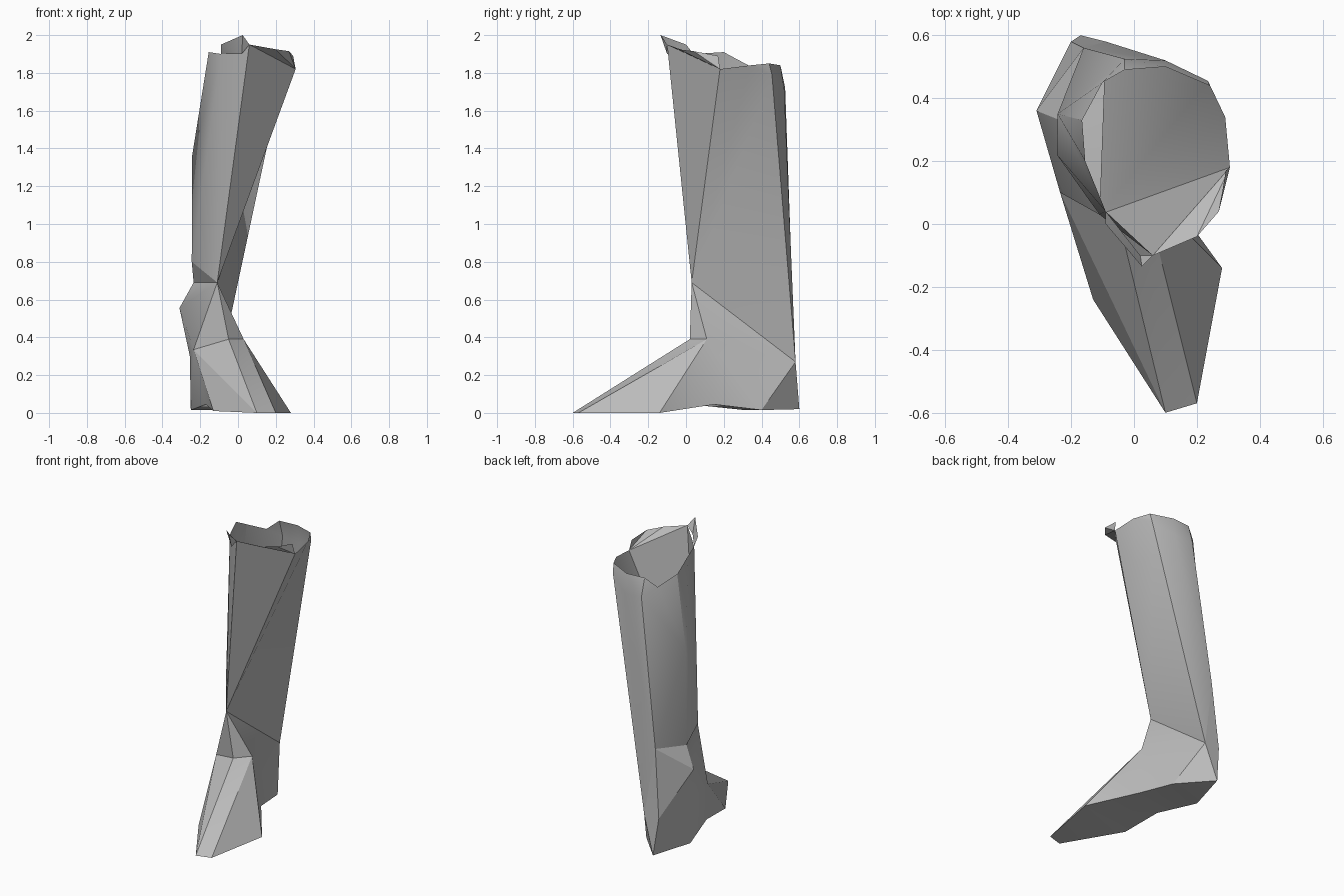
import bpy
import bmesh
import math

cube = bpy.data.objects.get("Cube")
if cube:
    bpy.data.objects.remove(cube, do_unlink=True)

grey = bpy.data.materials.new("plain grey")
grey.use_nodes = True
colour = (0.5, 0.5, 0.5, 1)
grey.diffuse_color = colour
grey.node_tree.nodes["Principled BSDF"].inputs["Base Color"].default_value = colour


def fan(centre, chain):
    """Triangles from one point to each step of a chain of points."""
    names = chain.split()
    return [(centre, a, b) for a, b in zip(names, names[1:])]


def loft(chain_a, chain_b):
    """Quads between two chains of equal length."""
    a, b = chain_a.split(), chain_b.split()
    return [(a[i], a[i + 1], b[i + 1], b[i]) for i in range(len(a) - 1)]


def build(name, points, faces):
    bm = bmesh.new()
    used = {}
    for face in faces:
        corners = []
        for key in face:
            if key not in used:
                used[key] = bm.verts.new(points[key])
            if used[key] not in corners:
                corners.append(used[key])
        bm.faces.new(corners)
    bmesh.ops.triangulate(bm, faces=[f for f in bm.faces if len(f.verts) > 3])
    bmesh.ops.recalc_face_normals(bm, faces=bm.faces)
    mesh = bpy.data.meshes.new(name)
    bm.to_mesh(mesh)
    bm.free()
    mesh.materials.append(grey)
    obj = bpy.data.objects.new(name, mesh)
    bpy.context.collection.objects.link(obj)
    bpy.ops.object.select_all(action="DESELECT")
    obj.select_set(True)
    bpy.context.view_layer.objects.active = obj
    bpy.ops.object.shade_smooth_by_angle(angle=math.radians(30))
    return obj


# Ankle points shared by the foot and the shaft
ankle = {
    "shin": (-.11, .03, .69),
    "hem_front": (-.245, .22, .8),
    "hem_side": (-.235, .33, .69),
    "hem_back": (-.16, .56, .73),
    "heel_top": (-.09, .58, .27),
}

# Sole outline and instep
foot = ankle | {
    "toe_outer": (.1, -.6, 0),
    "toe_inner": (.2, -.57, 0),
    "ball_inner": (.28, -.14, 0),
    "ball_outer": (-.13, -.24, .01),
    "arch_inner": (.07, .15, .045),
    "arch_outer": (-.17, .02, .045),
    "heel_inner": (.02, .4, .015),
    "heel_outer": (-.25, .31, .015),
    "heel_tip": (-.17, .6, .02),
    "heel_side": (-.2, .58, .27),
    "instep_inner": (.03, .11, .39),
    "instep_front": (-.05, .02, .39),
    "instep_outer": (-.235, .1, .335),
    "side_dent": (-.255, .24, .3),
    "ankle_bone": (-.31, .36, .555),
}
foot_faces = (
    loft("toe_outer ball_outer arch_outer heel_outer heel_tip",
         "toe_inner ball_inner arch_inner heel_inner heel_tip")
    + fan("instep_inner", "shin heel_top heel_inner arch_inner ball_inner "
                          "toe_inner toe_outer instep_front shin")
    + fan("instep_outer", "shin instep_front toe_outer ball_outer arch_outer "
                          "heel_outer side_dent ankle_bone shin")
    + fan("heel_side", "ankle_bone side_dent heel_outer heel_tip heel_top "
                       "hem_back ankle_bone")
    + fan("ankle_bone", "hem_back hem_side shin")
    + [("heel_top", "heel_tip", "heel_inner"), ("hem_side", "hem_front", "shin")]
)
build("foot", foot, foot_faces)

# Open shaft with an uneven rim
shaft = ankle | {
    "calf": (-.243, .35, 1.36),
    "rim_shin": (-.09, .04, 1.9),
    "rim_front": (.06, -.1, 1.95),
    "rim_inner": (.305, .18, 1.82),
    "rim_knee": (.29, .34, 1.84),
    "rim_corner": (.24, .44, 1.85),
    "rim_back": (.1, .5, 1.84),
    "rim_rear": (-.03, .49, 1.84),
    "rim_dip": (-.1, .45, 1.78),
    "rim_outer": (-.165, .33, 1.84),
    "rim_peak": (-.155, .2, 1.91),
    "band_corner": (.235, .455, 1.79),
    "band_back": (.1, .52, 1.71),
    "band_rear": (-.03, .525, 1.72),
}
shaft_faces = (
    fan("shin", "hem_front rim_shin rim_front rim_inner rim_knee "
                "band_corner heel_top")
    + fan("heel_top", "band_corner band_back hem_back")
    + fan("hem_back", "band_back band_rear calf hem_side")
    + fan("calf", "band_rear rim_dip rim_outer rim_peak rim_shin hem_front hem_side")
    + loft("band_corner band_back band_rear", "rim_corner rim_back rim_rear")
    + [("rim_knee", "rim_corner", "band_corner"),
       ("band_rear", "rim_rear", "rim_dip")]
)
build("shaft", shaft, shaft_faces)

# Torn lip and folded tab on the front of the rim
lip = {
    "front": shaft["rim_front"],
    "inner": shaft["rim_inner"],
    "edge": (.2, -.04, 1.925),
    "bend": (.27, .04, 1.915),
    "back": (.292, .17, 1.89),
}
build("rim_lip", lip, fan("inner", "front edge bend back"))
tab = {
    "shin": shaft["rim_shin"],
    "front": shaft["rim_front"],
    "left": (-.09, .0, 1.95),
    "tip": (.025, -.135, 2),
    "fold": (.02, -.1, 1.9),
}
build("rim_tab", tab, fan("tip", "left fold front") + [("shin", "left", "fold")])
